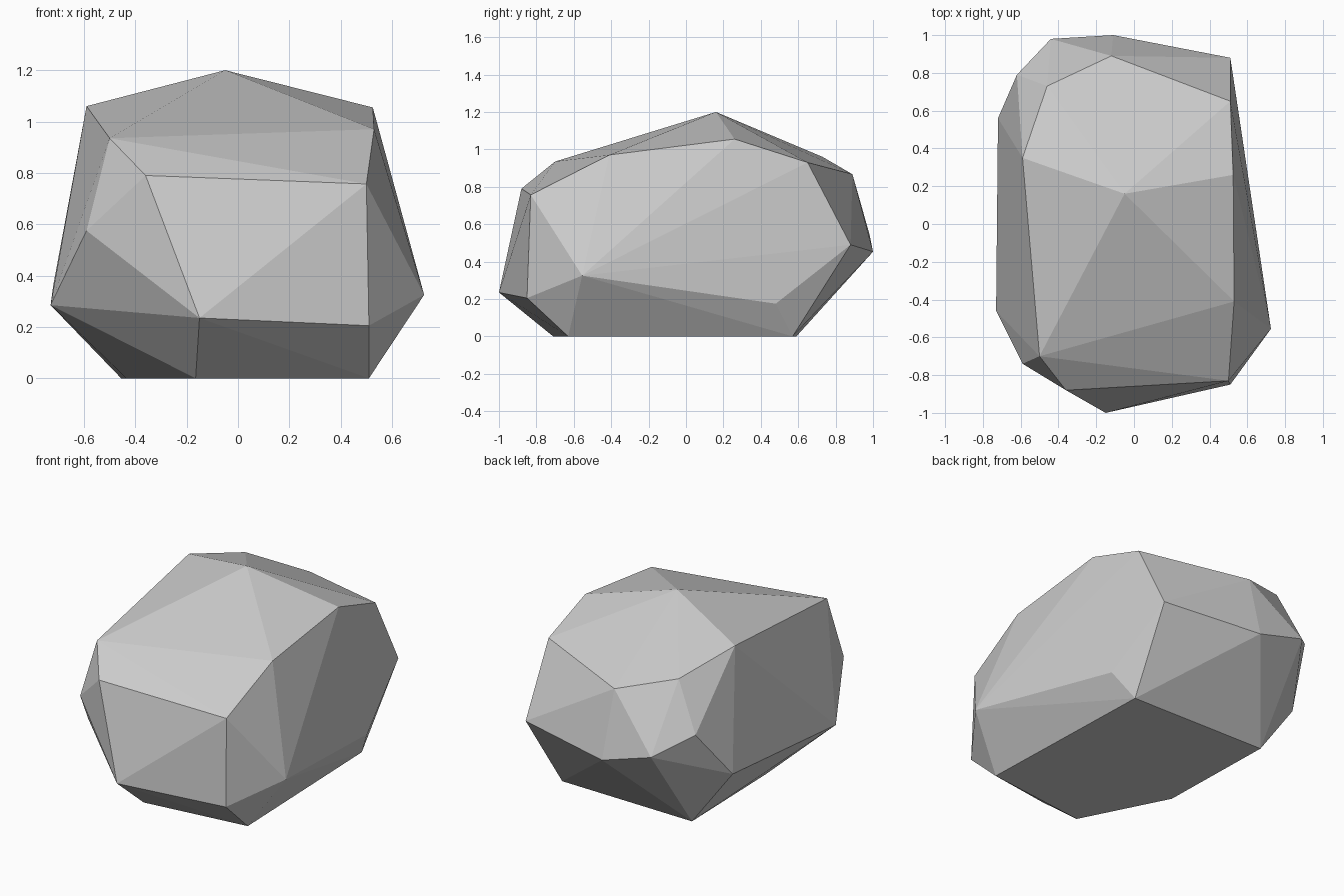
import bpy
import bmesh
import math

cube = bpy.data.objects.get("Cube")
if cube:
    bpy.data.objects.remove(cube, do_unlink=True)


def make_material(name, colour):
    material = bpy.data.materials.new(name)
    material.use_nodes = True
    material.diffuse_color = colour
    shader = next(n for n in material.node_tree.nodes if n.type == "BSDF_PRINCIPLED")
    shader.inputs["Base Color"].default_value = colour
    return material


def make_faceted_stone(name, corner_groups, material):
    """Wrap the corner points in a tight, flat-shaded shell."""
    bm = bmesh.new()
    for group in corner_groups:
        for corner in group:
            bm.verts.new(corner)
    hull = bmesh.ops.convex_hull(bm, input=list(bm.verts))
    loose = [v for v in bm.verts if not v.link_faces]
    bmesh.ops.delete(bm, geom=loose, context="VERTS")
    # merge the coplanar triangles of the flat underside
    bmesh.ops.dissolve_limit(bm, angle_limit=math.radians(0.5),
                             verts=list(bm.verts), edges=list(bm.edges))
    bmesh.ops.recalc_face_normals(bm, faces=list(bm.faces))
    mesh = bpy.data.meshes.new(name)
    bm.to_mesh(mesh)
    bm.free()
    mesh.materials.append(material)
    stone = bpy.data.objects.new(name, mesh)
    bpy.context.collection.objects.link(stone)
    return stone


# flat underside resting on the ground
underside = [(-.165, -.71, 0), (.51, -.63, 0), (.47, .57, 0),
             (-.455, .59, 0), (-.435, -.18, 0)]

# widest belt of corners around the stone
belt = [(-.15, -1, .235), (.51, -.85, .205), (.725, -.555, .325),
        (.57, .48, .175), (.51, .88, .49), (-.11, 1, .453),
        (-.44, .98, .55), (-.72, .56, .36), (-.73, -.46, .285)]

# shoulders where the sides turn inwards
shoulders = [(-.36, -.88, .79), (.5, -.83, .757), (.54, .55, .58),
             (.51, .65, .93), (-.12, .89, .867), (-.62, .79, .667),
             (-.59, -.74, .575)]

# crown ridge and its peak
crown = [(-.5, -.7, .935), (.53, -.41, .97), (.525, .26, 1.055),
         (-.46, .73, .96), (-.59, .35, 1.06), (-.05, .16, 1.2)]

grey_stone = make_material("grey stone", (0.6, 0.6, 0.6, 1.0))
make_faceted_stone("boulder", [underside, belt, shoulders, crown], grey_stone)
